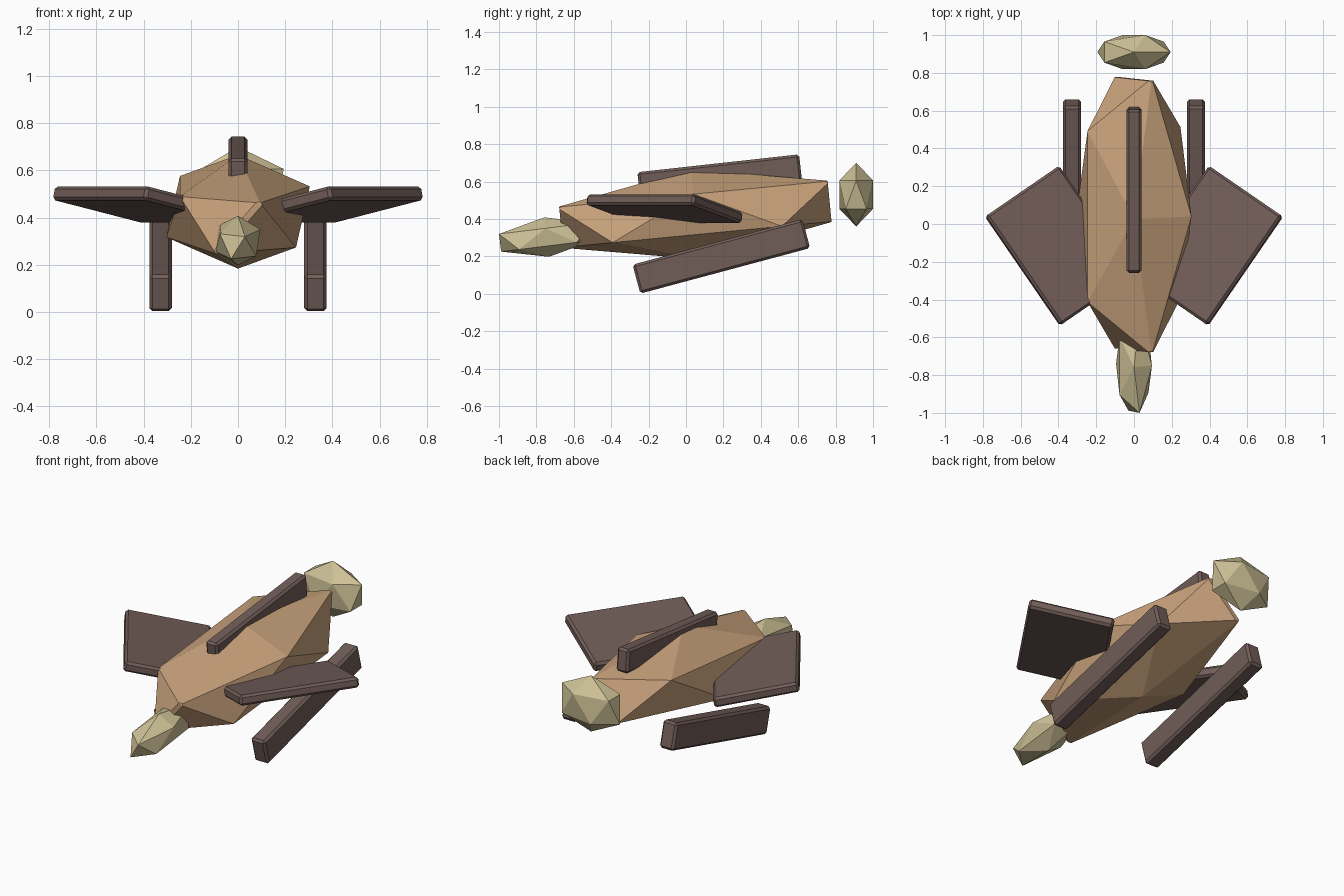
import bpy
from math import radians

cube = bpy.data.objects.get("Cube")
if cube:
    bpy.data.objects.remove(cube, do_unlink=True)


def material(name, colour):
    mat = bpy.data.materials.new(name)
    mat.use_nodes = True
    rgba = (*colour, 1.0)
    mat.diffuse_color = rgba
    mat.node_tree.nodes["Principled BSDF"].inputs["Base Color"].default_value = rgba
    return mat


tan = material("tan", (0.58, 0.36, 0.20))
straw = material("straw", (0.62, 0.54, 0.31))
brown = material("dark brown", (0.165, 0.11, 0.097))


def finish(name, size, tilt, mat, bevel, limit):
    obj = bpy.context.object
    obj.name = name
    obj.scale = size
    obj.rotation_euler = [radians(a) for a in tilt]
    bpy.ops.object.transform_apply(location=False, rotation=False, scale=True)
    obj.data.materials.append(mat)
    if bevel:
        mod = obj.modifiers.new("Bevel", 'BEVEL')
        mod.width = bevel
        mod.segments = 1
        mod.limit_method = 'ANGLE'
        mod.angle_limit = radians(limit)
    return obj


def blob(name, centre, radii, mat, pitch=0, bevel=0):
    bpy.ops.mesh.primitive_ico_sphere_add(subdivisions=1, radius=1, location=centre)
    return finish(name, radii, (pitch, 0, 0), mat, bevel, 70)


def plank(name, centre, size, tilt):
    bpy.ops.mesh.primitive_cube_add(size=1, location=centre)
    return finish(name, size, tilt, brown, 0.013, 30)


# Faceted body, head and floating tail
blob("body", (0, 0.05, 0.425), (0.34, 0.865, 0.242), tan, pitch=5.5, bevel=0.02)
blob("head", (0, -0.745, 0.303), (0.106, 0.295, 0.106), straw, pitch=7)
blob("tail", (0, 0.91, 0.53), (0.217, 0.106, 0.17), straw)

# Fin along the back
plank("back_fin", (0, 0.18, 0.628), (0.08, 0.87, 0.14), (6.3, 0, 0))

# Paired wings and lower runners
for side, label in ((1, "left"), (-1, "right")):
    plank(label + "_wing", (0.395 * side, -0.115, 0.455),
          (0.48, 0.70, 0.06), (0, -12 * side, -34.5 * side))
    plank(label + "_runner", (0.328 * side, 0.189, 0.2),
          (0.095, 0.94, 0.16), (15, 0, 0))
